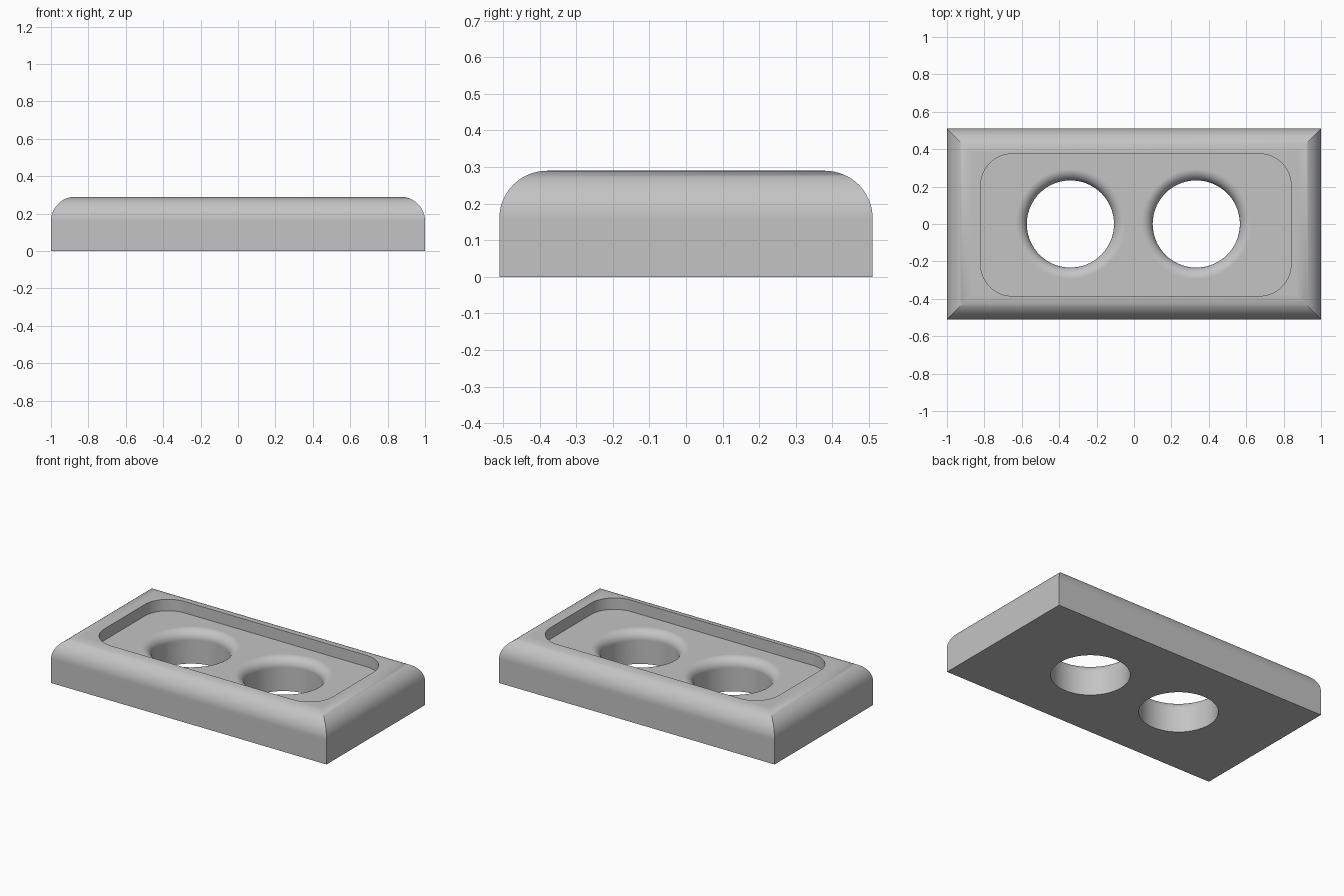
import bpy
import bmesh
from math import sin, cos, pi, radians

cube = bpy.data.objects.get("Cube")
if cube:
    bpy.data.objects.remove(cube, do_unlink=True)

LENGTH, WIDTH, HEIGHT = 2.0, 1.02, 0.29
EDGE_RADIUS = 0.13
FLOOR = 0.215
HOLE_RADIUS, LIP = 0.233, 0.06

grey = bpy.data.materials.new("plain_grey")
grey.use_nodes = True
colour = (0.55, 0.55, 0.55, 1)
grey.diffuse_color = colour
grey.node_tree.nodes["Principled BSDF"].inputs["Base Color"].default_value = colour


def loft(name, rings):
    """Skin a stack of matching point rings and cap both ends."""
    bm = bmesh.new()
    loops = [[bm.verts.new(p) for p in ring] for ring in rings]
    n = len(loops[0])
    for low, high in zip(loops, loops[1:]):
        for i in range(n):
            j = (i + 1) % n
            bm.faces.new((low[i], low[j], high[j], high[i]))
    bm.faces.new(loops[0][::-1])
    bm.faces.new(loops[-1])
    bmesh.ops.recalc_face_normals(bm, faces=bm.faces)
    mesh = bpy.data.meshes.new(name)
    bm.to_mesh(mesh)
    bm.free()
    mesh.materials.append(grey)
    obj = bpy.data.objects.new(name, mesh)
    bpy.context.collection.objects.link(obj)
    return obj


def rectangle(inset, z):
    x, y = LENGTH / 2 - inset, WIDTH / 2 - inset
    return [(-x, -y, z), (x, -y, z), (x, y, z), (-x, y, z)]


def circle(cx, r, z, n=96):
    return [(cx + r * cos(2 * pi * i / n), r * sin(2 * pi * i / n), z) for i in range(n)]


def rounded_rectangle(x0, x1, y0, y1, r, z, n=16):
    corners = [(x1 - r, y1 - r), (x0 + r, y1 - r), (x0 + r, y0 + r), (x1 - r, y0 + r)]
    return [(cx + r * cos(pi / 2 * (k + i / n)), cy + r * sin(pi / 2 * (k + i / n)), z)
            for k, (cx, cy) in enumerate(corners) for i in range(n + 1)]


# Block with rounded top edges that meet in mitred corners
arc = [pi / 2 * i / 16 for i in range(17)]
plate = loft("plate", [rectangle(0, 0)] + [
    rectangle(EDGE_RADIUS * (1 - cos(t)), HEIGHT - EDGE_RADIUS * (1 - sin(t))) for t in arc])

# Shallow tray pocket
cutters = [loft("tray_cutter", [
    rounded_rectangle(-0.82, 0.84, -0.385, 0.375, 0.17, z) for z in (FLOOR, 0.5)])]

# Through holes with a rounded lip at the tray floor
for side, cx in (("right", -0.34), ("left", 0.333)):
    lip = [circle(cx, HOLE_RADIUS + LIP * (1 - cos(t)), FLOOR - LIP * (1 - sin(t))) for t in arc]
    cutters.append(loft(side + "_hole_cutter", [circle(cx, HOLE_RADIUS, -0.1)] + lip
                        + [circle(cx, HOLE_RADIUS + LIP, 0.4)]))

bpy.ops.object.select_all(action="DESELECT")
bpy.context.view_layer.objects.active = plate
plate.select_set(True)
for cutter in cutters:
    cutter.hide_render = True
    cut = plate.modifiers.new("cut", "BOOLEAN")
    cut.operation = "DIFFERENCE"
    cut.solver = "EXACT"
    cut.object = cutter
    bpy.ops.object.modifier_apply(modifier=cut.name)
    bpy.data.objects.remove(cutter, do_unlink=True)

# Smooth curves, crisp edges and clean flat areas
bpy.ops.object.shade_smooth_by_angle(angle=radians(30))
normals = plate.modifiers.new("flat_area_normals", "WEIGHTED_NORMAL")
normals.keep_sharp = True
